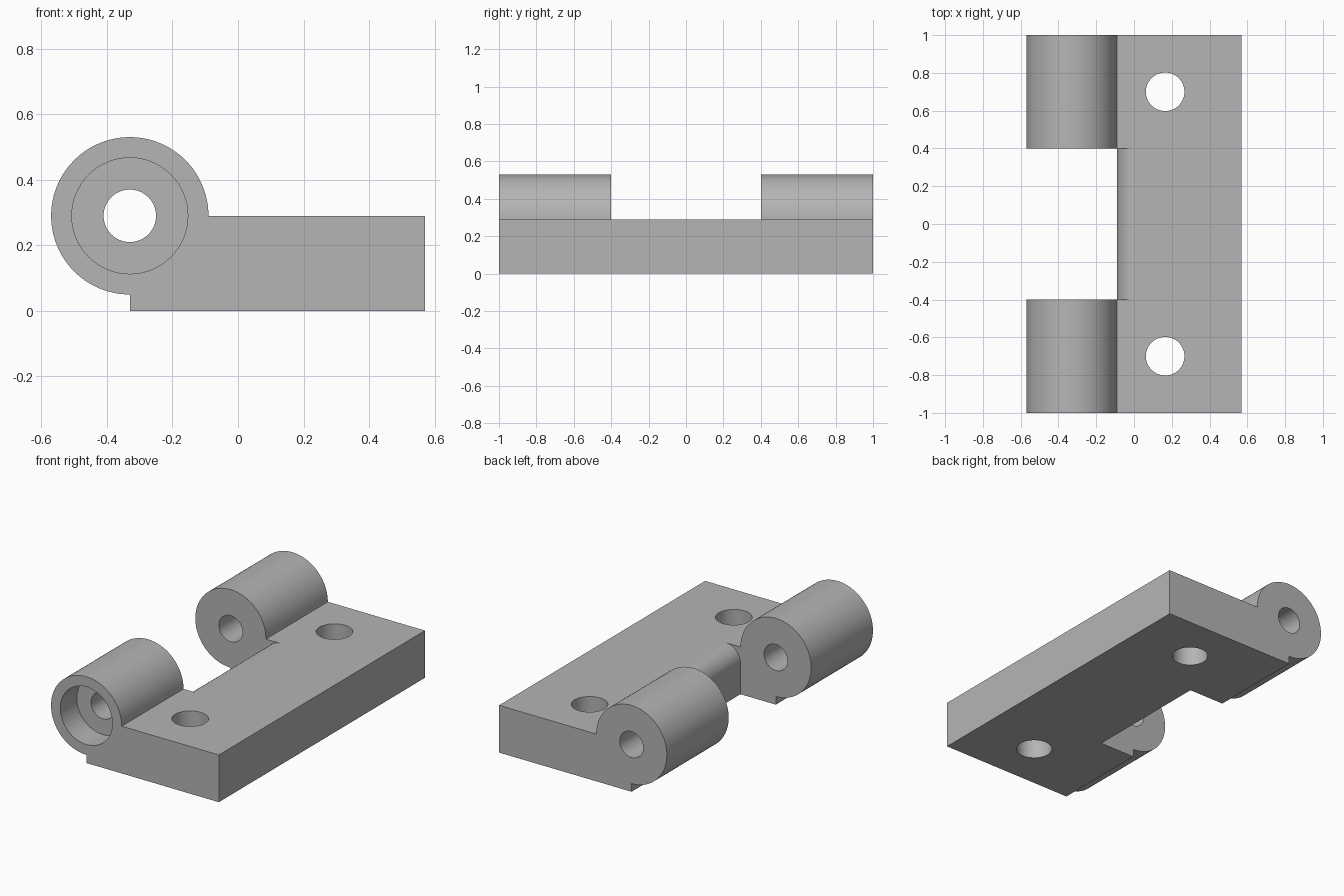
import bpy
import bmesh
from math import cos, sin, pi, radians
from mathutils import Matrix

cube = bpy.data.objects.get("Cube")
if cube:
    bpy.data.objects.remove(cube, do_unlink=True)

AXIS_X, AXIS_Z = -0.33, 0.29      # knuckle axis
KNUCKLE_R, PIN_R, BORE_R = 0.24, 0.08, 0.177
PLATE_TOP, PLATE_END = 0.29, 0.57
GAP, ROUND = 0.4, 0.1             # half length of the gap, rounded edge radius


def arc(cx, cz, r, start, end, steps):
    angles = [radians(start + (end - start) * i / steps) for i in range(steps + 1)]
    return [(cx + r * cos(a), cz + r * sin(a)) for a in angles]


def finish(name, bm):
    bmesh.ops.recalc_face_normals(bm, faces=bm.faces)
    mesh = bpy.data.meshes.new(name)
    bm.to_mesh(mesh)
    bm.free()
    obj = bpy.data.objects.new(name, mesh)
    bpy.context.collection.objects.link(obj)
    return obj


def extrude_profile(name, points, y0, y1):
    """Extrude an outline in the xz plane along y."""
    bm = bmesh.new()
    face = bm.faces.new([bm.verts.new((x, y0, z)) for x, z in points])
    new = bmesh.ops.extrude_face_region(bm, geom=[face])["geom"]
    verts = [v for v in new if isinstance(v, bmesh.types.BMVert)]
    bmesh.ops.translate(bm, verts=verts, vec=(0, y1 - y0, 0))
    return finish(name, bm)


def circle_cutter(name, r, y0, y1):
    ring = arc(AXIS_X, AXIS_Z, r, 0, 360, 64)[:-1]
    return extrude_profile(name, ring, y0, y1)


def screw_cutter(name, x, y, r):
    bm = bmesh.new()
    bmesh.ops.create_cone(bm, cap_ends=True, segments=64, radius1=r, radius2=r,
                          depth=1, matrix=Matrix.Translation((x, y, 0.15)))
    return finish(name, bm)


# Plate and knuckle as one outline
outline = arc(AXIS_X, AXIS_Z, KNUCKLE_R, 0, 270, 72)
outline += [(AXIS_X, 0), (PLATE_END, 0), (PLATE_END, PLATE_TOP)]
hinge = extrude_profile("hinge_leaf", outline, -1, 1)

# Gap between the knuckles, leaving a rounded plate edge
edge = AXIS_X + KNUCKLE_R
gap = [(-0.8, -0.2), (edge, -0.2)]
gap += arc(edge + ROUND, PLATE_TOP - ROUND, ROUND, 180, 90, 16)
gap += [(edge + ROUND, 0.8), (-0.8, 0.8)]

cutters = [
    extrude_profile("gap_cutter", gap, -GAP, GAP),
    circle_cutter("pin_cutter", PIN_R, -1.2, 1.2),
    circle_cutter("counterbore_cutter", BORE_R, -1.2, -0.84),
    screw_cutter("front_screw_cutter", 0.165, -0.7, 0.102),
    screw_cutter("back_screw_cutter", 0.165, 0.7, 0.102),
]
for cutter in cutters:
    cutter.hide_render = True
    mod = hinge.modifiers.new(cutter.name, "BOOLEAN")
    mod.operation = "DIFFERENCE"
    mod.solver = "EXACT"
    mod.object = cutter

# Bake the cuts and drop the cutters
bpy.context.view_layer.update()
graph = bpy.context.evaluated_depsgraph_get()
mesh = bpy.data.meshes.new_from_object(hinge.evaluated_get(graph))
hinge.modifiers.clear()
hinge.data = mesh
for cutter in cutters:
    bpy.data.objects.remove(cutter, do_unlink=True)

# Plain grey metal
grey = bpy.data.materials.new("grey_metal")
grey.use_nodes = True
colour = (0.46, 0.46, 0.46, 1)
grey.diffuse_color = colour
grey.node_tree.nodes["Principled BSDF"].inputs["Base Color"].default_value = colour
mesh.materials.clear()
mesh.materials.append(grey)

bpy.ops.object.select_all(action="DESELECT")
hinge.select_set(True)
bpy.context.view_layer.objects.active = hinge
bpy.ops.object.shade_smooth_by_angle(angle=radians(30))
